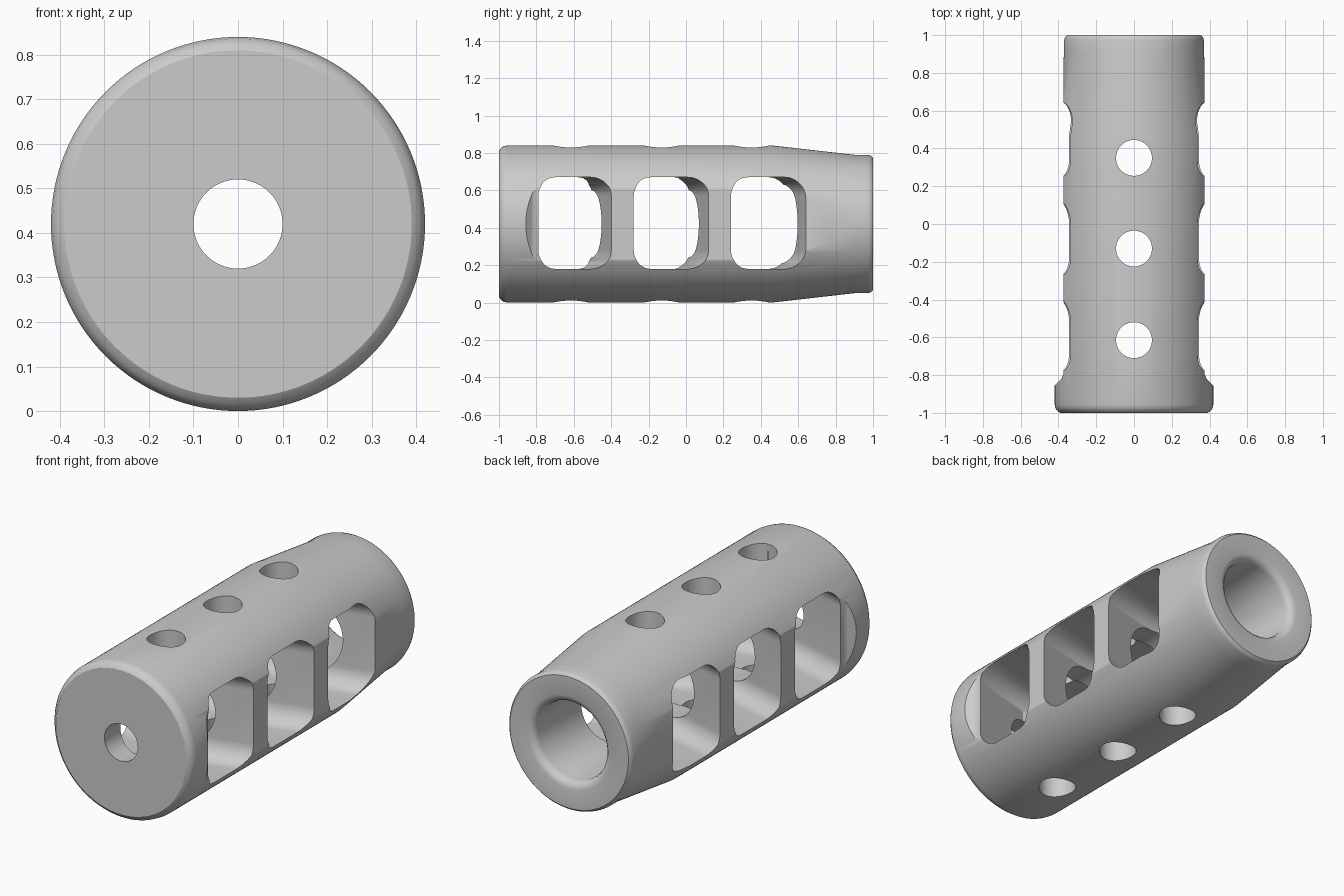
import bpy, bmesh
from math import sin, cos, pi, radians

if "Cube" in bpy.data.objects:
    bpy.data.objects.remove(bpy.data.objects["Cube"])

AXIS_Z = 0.42
SEG = 128


def make_object(name, bm):
    bmesh.ops.recalc_face_normals(bm, faces=bm.faces)
    mesh = bpy.data.meshes.new(name)
    bm.to_mesh(mesh)
    bm.free()
    ob = bpy.data.objects.new(name, mesh)
    bpy.context.collection.objects.link(ob)
    return ob


def loft(name, rings, closed=False):
    """Join equal-length rings of points; cap the ends unless closed."""
    bm = bmesh.new()
    vs = [[bm.verts.new(p) for p in ring] for ring in rings]
    n = len(vs[0])
    pairs = list(zip(vs, vs[1:])) + ([(vs[-1], vs[0])] if closed else [])
    for a, b in pairs:
        for i in range(n):
            j = (i + 1) % n
            bm.faces.new((a[i], a[j], b[j], b[i]))
    if not closed:
        bm.faces.new(vs[0])
        bm.faces.new(vs[-1])
    return make_object(name, bm)


def circle(r, y):
    return [(r * cos(2 * pi * i / SEG), y, AXIS_Z + r * sin(2 * pi * i / SEG))
            for i in range(SEG)]


def rounded_rect(y0, y1, z0, z1, r, steps=10):
    pts = []
    for k, (cy, cz) in enumerate([(y1 - r, z1 - r), (y0 + r, z1 - r),
                                  (y0 + r, z0 + r), (y1 - r, z0 + r)]):
        for i in range(steps + 1):
            a = pi / 2 * (k + i / steps)
            pts.append((cy + r * cos(a), cz + r * sin(a)))
    return pts


# Turned body: outer skin, rear socket, inner bore and small front hole
profile = [(0.1, -1), (0.39, -1), (0.405, -0.99), (0.416, -0.975), (0.42, -0.955),
           (0.42, 0.46), (0.37, 0.9), (0.37, 0.975), (0.365, 0.99), (0.355, 1),
           (0.25, 1), (0.23, 0.994), (0.216, 0.98), (0.21, 0.96),
           (0.21, 0.45), (0.18, 0.45), (0.18, -0.8), (0.1, -0.8)]
body = loft("muzzle_tube", [circle(r, y) for r, y in profile], closed=True)

cutters = []

# Side flats, ramped at the front
for s in (-1, 1):
    shape = [(0.372, -0.79), (0.385, -0.82), (0.425, -0.862), (0.6, -0.9),
             (0.6, 1.1), (0.372, 1.1)]
    cutters.append(loft("flat_cutter", [[(s * x, y, z) for x, y in shape]
                                        for z in (-0.2, 1.1)]))

# Swept-back side windows, V-shaped in plan, with round holes above and below
SWEEP = 0.27
for y0, y1, yh in [(-0.79, -0.40, -0.615), (-0.28, 0.12, -0.13), (0.24, 0.64, 0.35)]:
    rect = rounded_rect(y0, y1, 0.18, 0.67, 0.1)
    cutters.append(loft("window_cutter",
                        [[(x, y + SWEEP * (abs(x) - 0.37), z) for y, z in rect]
                         for x in (-0.6, 0, 0.6)]))
    cutters.append(loft("hole_cutter",
                        [[(0.095 * cos(2 * pi * i / 64), yh + 0.095 * sin(2 * pi * i / 64), z)
                          for i in range(64)] for z in (-0.2, 1.1)]))

# Cut everything out of the body
bpy.context.view_layer.objects.active = body
for c in cutters:
    c.hide_render = True
    mod = body.modifiers.new("cut", 'BOOLEAN')
    mod.operation = 'DIFFERENCE'
    mod.solver = 'EXACT'
    mod.object = c
    bpy.ops.object.modifier_apply(modifier=mod.name)
for c in cutters:
    bpy.data.objects.remove(c)

# Smooth shading with crisp cut edges
bpy.ops.object.select_all(action='DESELECT')
body.select_set(True)
bpy.ops.object.shade_smooth_by_angle(angle=radians(30))
